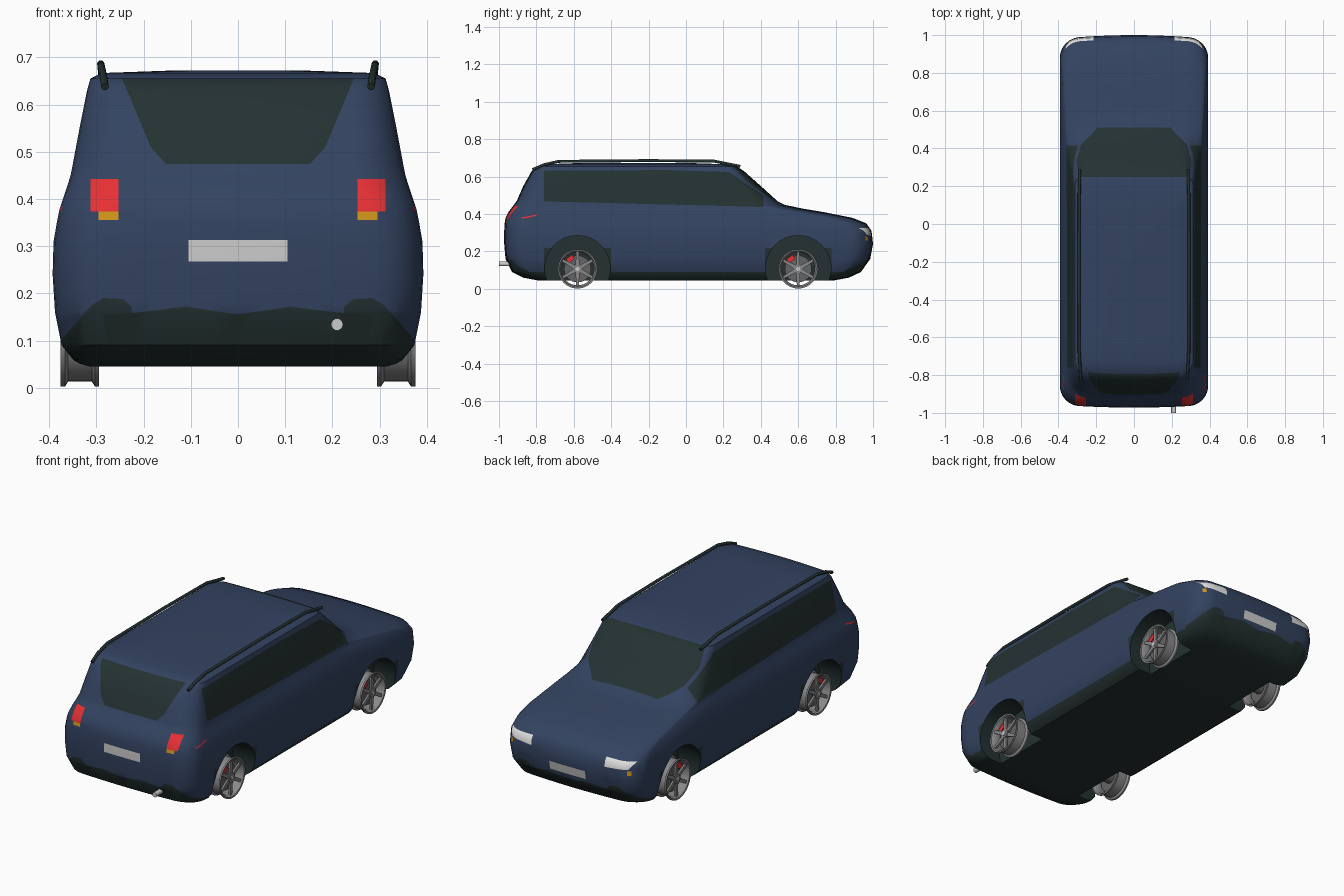
import bpy, bmesh
from math import sin, cos, pi, radians
from mathutils import Vector, Matrix

cube = bpy.data.objects.get("Cube")
if cube:
    bpy.data.objects.remove(cube, do_unlink=True)


def material(name, r, g, b):
    m = bpy.data.materials.new(name)
    m.use_nodes = True
    m.diffuse_color = (r, g, b, 1)
    m.node_tree.nodes["Principled BSDF"].inputs["Base Color"].default_value = (r, g, b, 1)
    return m


BLUE = material("navy paint", 0.033, 0.056, 0.118)
DARK = material("dark trim", 0.018, 0.031, 0.031)
RED = material("red", 0.8, 0.03, 0.035)
AMBER = material("amber", 0.62, 0.3, 0.01)
PLATE = material("plate grey", 0.6, 0.6, 0.6)
LAMP = material("lamp white", 0.78, 0.78, 0.78)
RIM = material("rim grey", 0.25, 0.25, 0.26)
DISC = material("disc grey", 0.13, 0.13, 0.13)
PALETTE = [BLUE, DARK, RED, AMBER, PLATE, LAMP]
WHEEL_Y = {"tail": -0.58, "nose": 0.6}


def finish(bm, name, mats, smooth=35):
    bmesh.ops.recalc_face_normals(bm, faces=bm.faces[:])
    mesh = bpy.data.meshes.new(name)
    bm.to_mesh(mesh)
    bm.free()
    ob = bpy.data.objects.new(name, mesh)
    bpy.context.collection.objects.link(ob)
    for m in mats:
        mesh.materials.append(m)
    if smooth:
        smooth_object(ob, smooth)
    return ob


def smooth_object(ob, angle):
    bpy.ops.object.select_all(action='DESELECT')
    ob.select_set(True)
    bpy.context.view_layer.objects.active = ob
    bpy.ops.object.shade_smooth_by_angle(angle=radians(angle))


# Body: stacked rounded plan outlines (z, tail y, nose y, half width, corner, nose bow)
LAYERS = [
    (.045, -.79, .79, .33, .08, .02), (.06, -.87, .87, .35, .09, .02),
    (.09, -.93, .935, .374, .1, .02), (.16, -.965, .985, .388, .1, .02),
    (.24, -.972, 1.0, .393, .1, .02), (.31, -.972, .992, .391, .1, .02),
    (.35, -.97, .965, .384, .1, .03), (.38, -.965, .89, .378, .1, .04),
    (.41, -.95, .74, .368, .1, .06), (.43, -.935, .62, .361, .1, .06),
    (.45, -.92, .525, .355, .1, .05), (.47, -.905, .488, .351, .1, .04),
    (.55, -.87, .40, .336, .09, .03), (.63, -.825, .31, .32, .07, .02),
    (.655, -.795, .27, .313, .06, .01), (.667, -.74, .2, .29, .06, .01),
    (.672, -.6, .05, .15, .06, 0)]


def outline(z, tail, nose, w, r, bow):
    half = [(w - r) * i / 5 for i in range(5)]
    pts = [(x, tail) for x in half]
    for i in range(7):
        a = pi / 2 * i / 6
        pts.append((w - r + r * sin(a), tail + r - r * cos(a)))
    for i in range(1, 5):
        pts.append((w, tail + r + (nose - tail - 2 * r) * i / 5))
    for i in range(7):
        a = pi / 2 * i / 6
        pts.append((w - r + r * cos(a), nose - r + r * sin(a)))
    pts += [(x, nose) for x in reversed(half)]
    mid = (tail + nose) / 2
    pts = [(x, y + (-bow if y > mid else 0.015) * (x / w) ** 2) for x, y in pts]
    pts += [(-x, y) for x, y in reversed(pts[1:-1])]
    return [Vector((x, y, z)) for x, y in pts]


bm = bmesh.new()
rings = [[bm.verts.new(p) for p in outline(*layer)] for layer in LAYERS]
n = len(rings[0])
for low, high in zip(rings, rings[1:]):
    for i in range(n):
        j = (i + 1) % n
        bm.faces.new((low[i], low[j], high[j], high[i]))
bm.faces.new(rings[0])
bm.faces.new(rings[-1])
bmesh.ops.recalc_face_normals(bm, faces=bm.faces[:])
for f in bm.faces:
    f.material_index = int(f.calc_center_median().z < 0.09)


def paint(axes, poly, mat, test):
    """Cut a convex polygon, seen along the remaining axis, into the body and colour it."""
    u, v = axes
    poly = [Vector(p) for p in poly]
    mid = sum(poly, Vector((0, 0))) / len(poly)
    lo = [min(p[k] for p in poly) for k in (0, 1)]
    hi = [max(p[k] for p in poly) for k in (0, 1)]

    def near():
        bm.normal_update()
        return [f for f in bm.faces if test(f) and all(
            max(c.co[a] for c in f.verts) > lo[k] and min(c.co[a] for c in f.verts) < hi[k]
            for k, a in enumerate(axes))]

    planes = []
    for a, b in zip(poly, poly[1:] + poly[:1]):
        d = b - a
        nrm = Vector((d.y, -d.x)).normalized()
        if nrm.dot(mid - a) > 0:
            nrm = -nrm
        planes.append((a, nrm))
        co, no = Vector((0, 0, 0)), Vector((0, 0, 0))
        co[u], co[v], no[u], no[v] = a.x, a.y, nrm.x, nrm.y
        faces = near()
        geom = faces + list({e for f in faces for e in f.edges}) + list({c for f in faces for c in f.verts})
        bmesh.ops.bisect_plane(bm, geom=geom, dist=1e-5, plane_co=co, plane_no=no)
    for f in near():
        c = f.calc_center_median()
        if all((Vector((c[u], c[v])) - a).dot(nrm) < 1e-4 for a, nrm in planes):
            f.material_index = PALETTE.index(mat)


XY, XZ, YZ = (0, 1), (0, 2), (1, 2)


def to_tail(f):
    return f.normal.y < -0.3


def to_nose(f):
    return f.normal.y > 0.3


def box(a, b, c, d):
    return [(a, c), (b, c), (b, d), (a, d)]


# Windscreen and tail window
paint(XY, [(-.29, .25), (.29, .25), (.305, .33), (.28, .42), (.19, .512), (-.19, .512), (-.28, .42), (-.305, .33)],
      DARK, lambda f: f.normal.z > .22 and f.calc_center_median().z > .45)
paint(XZ, [(-.303, .656), (.303, .656), (.295, .632), (.185, .51), (.17, .474), (-.17, .474), (-.185, .51),
           (-.295, .632)], DARK, to_tail)
# Number plates
paint(XZ, box(-.105, .105, .267, .313), PLATE, to_tail)
paint(XZ, box(-.105, .105, .185, .23), PLATE, to_nose)
for s in (1, -1):
    def side(f):
        return f.normal.x * s > 0.4

    def mirrored(poly):
        return [(s * x, z) for x, z in poly]

    # Side glass, marker stripe and arch surrounds
    paint(YZ, [(-.76, .468), (.415, .438), (.415, .5), (.23, .625), (-.1, .635), (-.76, .632)], DARK, side)
    paint(YZ, [(-.88, .374), (-.8, .391), (-.8, .398), (-.88, .381)], RED, side)
    for y in WHEEL_Y.values():
        paint(YZ, box(y - .178, y + .178, .04, .22), DARK, side)
    # Lower bumper trim
    for test in (to_tail, to_nose):
        paint(XZ, mirrored([(0, .09), (0, .155), (.11, .172), (.225, .158), (.225, .09)]), DARK, test)
        paint(XZ, mirrored([(.225, .09), (.225, .172), (.245, .188), (.285, .19), (.31, .175), (.385, .09)]),
              DARK, test)
    # Tail lamps and head lamps with indicators
    paint(XZ, mirrored(box(.253, .313, .373, .442)), RED, to_tail)
    paint(XZ, mirrored(box(.253, .296, .356, .373)), AMBER, to_tail)
    paint(XZ, mirrored([(.215, .28), (.34, .288), (.365, .325), (.215, .328)]), LAMP, to_nose)
    paint(XZ, mirrored(box(.335, .352, .258, .28)), AMBER, to_nose)

body = finish(bm, "body", PALETTE, 0)

# Wheel wells, with dark liners
cut = bmesh.new()
for s in (1, -1):
    for y in WHEEL_Y.values():
        bmesh.ops.create_cone(cut, cap_ends=True, segments=48, radius1=.175, radius2=.175, depth=.26,
                              matrix=Matrix.Translation((s * .385, y, .11)) @ Matrix.Rotation(pi / 2, 4, 'Y'))
for f in cut.faces:
    f.material_index = 1
cutter = finish(cut, "wheel_well_cutter", PALETTE, 0)
cutter.hide_render = True
mod = body.modifiers.new("wheel wells", 'BOOLEAN')
mod.operation, mod.solver, mod.object = 'DIFFERENCE', 'EXACT', cutter
bpy.context.view_layer.objects.active = body
bpy.ops.object.modifier_apply(modifier=mod.name)
bpy.data.objects.remove(cutter, do_unlink=True)
smooth_object(body, 35)


def cylinder(bm, x, r, depth, mat, y=0, z=0, segs=32):
    made = bmesh.ops.create_cone(bm, cap_ends=True, segments=segs, radius1=r, radius2=r, depth=depth,
                                 matrix=Matrix.Translation((x, y, z)) @ Matrix.Rotation(pi / 2, 4, 'Y'))
    for f in {f for v in made["verts"] for f in v.link_faces}:
        f.material_index = mat


def block(bm, centre, size, angle, mat, taper=1):
    made = bmesh.ops.create_cube(bm, size=1)["verts"]
    for v in made:
        k = taper if v.co.z > 0 else 1
        v.co = Vector((v.co.x * size[0], v.co.y * size[1] * k, v.co.z * size[2])) + Vector(centre)
        v.co = Matrix.Rotation(angle, 3, 'X') @ v.co
    for f in {f for v in made for f in v.link_faces}:
        f.material_index = mat


# Wheels: turned rim, spokes, hub, brake disc and caliper
BARREL = [(.295, .105), (.303, .105), (.31, .094), (.36, .094), (.367, .105), (.376, .105),
          (.374, .097), (.358, .088), (.31, .088), (.295, .098)]
for s, flank in ((1, "left"), (-1, "right")):
    for end, y in WHEEL_Y.items():
        bm = bmesh.new()
        vs = [bm.verts.new((x, 0, r)) for x, r in BARREL]
        es = [bm.edges.new((a, b)) for a, b in zip(vs, vs[1:] + vs[:1])]
        bmesh.ops.spin(bm, geom=vs + es, axis=(1, 0, 0), cent=(0, 0, 0), angle=2 * pi, steps=40)
        bmesh.ops.remove_doubles(bm, verts=bm.verts[:], dist=1e-5)
        for i in range(6):
            block(bm, (.362, 0, .054), (.01, .022, .076), i * pi / 3, 0, .65)
        cylinder(bm, .362, .024, .018, 0)
        cylinder(bm, .368, .011, .014, 3)
        cylinder(bm, .335, .072, .01, 1)
        cylinder(bm, .31, .03, .05, 1)
        block(bm, (.342, 0, .066), (.03, .04, .026), radians(36), 2)
        for v in bm.verts:
            v.co = (s * v.co.x, v.co.y + y, v.co.z + .107)
        finish(bm, f"wheel_{flank}_{end}", [RIM, DISC, RED, PLATE])


def tube(name, points, radius, mat):
    curve = bpy.data.curves.new(name, 'CURVE')
    curve.dimensions = '3D'
    curve.bevel_depth, curve.bevel_resolution, curve.use_fill_caps = radius, 3, True
    spline = curve.splines.new('POLY')
    spline.points.add(len(points) - 1)
    for p, co in zip(spline.points, points):
        p.co = (*co, 1)
    curve.materials.append(mat)
    ob = bpy.data.objects.new(name, curve)
    bpy.context.collection.objects.link(ob)


# Roof rails and exhaust
for s, flank in ((1, "left"), (-1, "right")):
    tube(f"roof_rail_{flank}", [(s * .282, -.82, .638), (s * .286, -.76, .664), (s * .29, -.68, .682),
                                (s * .291, -.2, .686), (s * .29, .15, .683), (s * .288, .29, .655)], .008, DARK)
tube("exhaust_pipe", [(.21, -.9, .134), (.21, -1.0, .134)], .013, PLATE)
